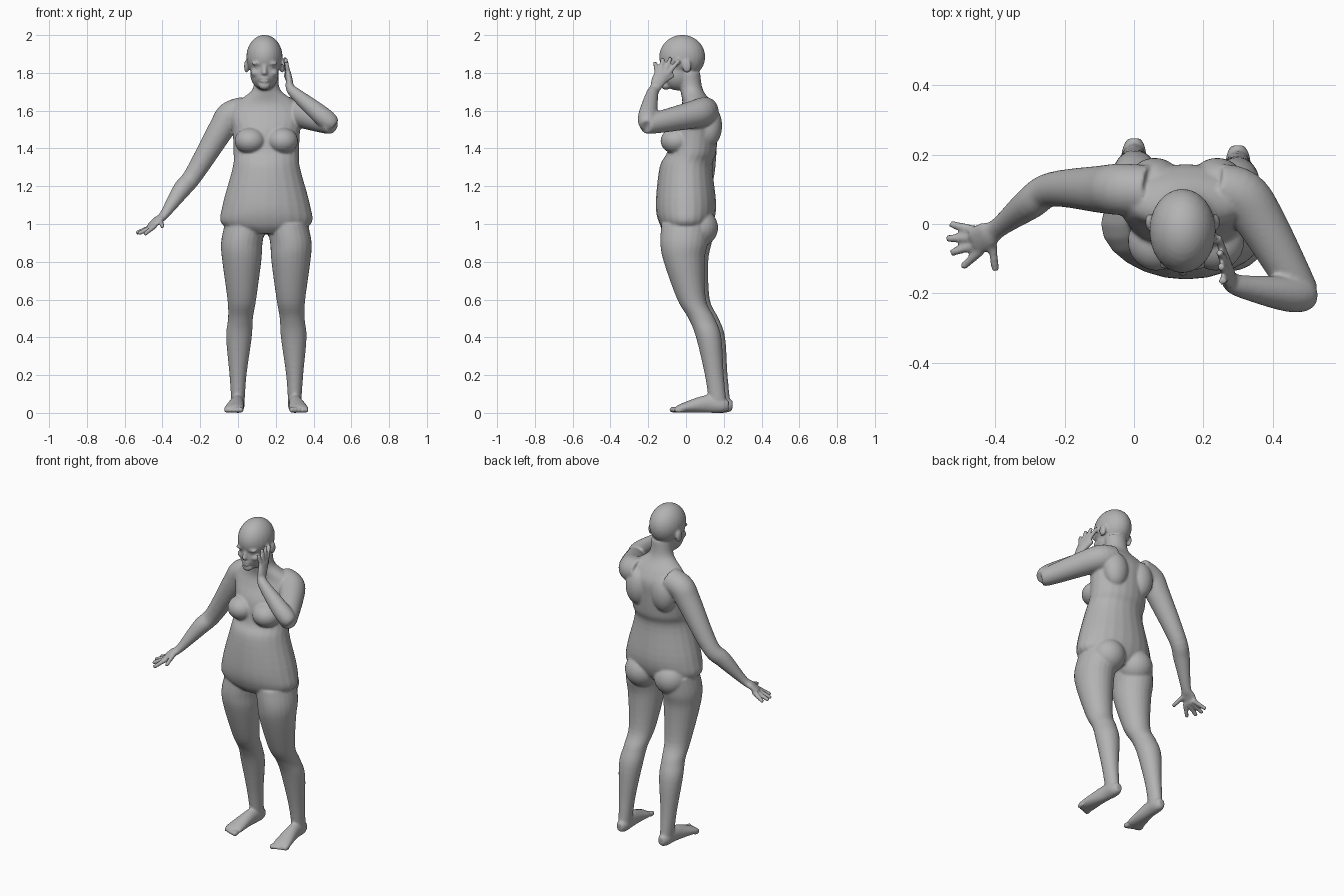
import bpy, bmesh, math
from mathutils import Vector, Matrix

cube = bpy.data.objects.get("Cube")
if cube:
    bpy.data.objects.remove(cube)

MID = .15          # centre line of the figure
SEGMENTS = 24
SIDES = (-1, 1)    # right, left
X_AXIS, Y_AXIS, Z_AXIS = Matrix.Identity(3)
bm = bmesh.new()


def ring(x, y, z, wide, deep=None):
    """One elliptical cross-section of a tube."""
    return (x, y, z, wide, deep or wide)


def blend(a, b, c, d, t):
    """Catmull-Rom value between b and c."""
    slope_in, slope_out = (c - a) / 2, (d - b) / 2
    bend = b - c
    cubic = bend + bend + slope_in + slope_out
    return b + t * (slope_in + t * (-bend - slope_in - cubic + t * cubic))


def tube(rows, side=X_AXIS, level=False, steps=5):
    """Closed smooth loft through the rings, level or square to the path."""
    padded = [rows[0], *rows, rows[-1]]
    path = [[blend(*values, k / steps) for values in zip(*padded[i:i + 4])]
            for i in range(len(rows) - 1) for k in range(steps)]
    path.append(rows[-1])
    loops = []
    for i, (x, y, z, wide, deep) in enumerate(path):
        ahead, behind = path[min(i + 1, len(path) - 1)], path[max(i - 1, 0)]
        along = Z_AXIS if level else (Vector(ahead[:3]) - Vector(behind[:3])).normalized()
        across = (side - along * along.dot(side)).normalized()
        upward = along.cross(across)
        loop = []
        for k in range(SEGMENTS):
            angle = math.tau * k / SEGMENTS
            offset = across * wide * math.cos(angle) + upward * deep * math.sin(angle)
            loop.append(bm.verts.new(Vector((x, y, z)) + offset))
        loops.append(loop)
    for low, high in zip(loops, loops[1:]):
        for k in range(SEGMENTS):
            bm.faces.new((low[k - 1], low[k], high[k], high[k - 1]))
    bm.faces.new(loops[0])
    bm.faces.new(loops[-1])


def blob(centre, radii):
    """Ellipsoid."""
    placement = Matrix.Translation(centre) @ Matrix.Diagonal((*radii, 1))
    bmesh.ops.create_uvsphere(bm, u_segments=SEGMENTS, v_segments=16,
                              radius=1, matrix=placement)


def pair(centre, out, y, z, radii):
    """Ellipsoids mirrored about a centre line."""
    for s in SIDES:
        blob((centre + s * out, y, z), radii)


def finger(root, tip):
    tube([ring(*root, wide=.014), ring(*tip, wide=.011)],
         side=(tip - root).orthogonal())


def fan_of_fingers(roots, tips, bulge):
    """Four fingers between the outer two, the middle ones longer."""
    for k in range(4):
        t = k / 3
        arch = Vector(bulge) * math.sin(math.pi * t)
        finger(Vector(roots[0]).lerp(Vector(roots[1]), t),
               Vector(tips[0]).lerp(Vector(tips[1]), t) + arch)


# Torso and neck
tube([ring(MID, y=0, z=.95, wide=.12, deep=.1),
      ring(MID, y=0, z=1, wide=.236, deep=.14),
      ring(MID, y=0, z=1.1, wide=.232, deep=.16),
      ring(MID, y=0, z=1.3, wide=.178, deep=.14),
      ring(MID, y=.03, z=1.38, wide=.174, deep=.13),
      ring(MID, y=.045, z=1.5, wide=.18, deep=.125),
      ring(MID, y=.065, z=1.58, wide=.2, deep=.105),
      ring(MID, y=.06, z=1.64, wide=.165, deep=.08),
      ring(MID, y=.03, z=1.71, wide=.075, deep=.06),
      ring(MID, y=.015, z=1.8, wide=.065, deep=.06)], level=True)
pair(MID, out=.085, y=-.05, z=1.44, radii=(.083, .085, .07))      # breasts
pair(MID, out=.09, y=.125, z=1.52, radii=(.075, .066, .11))       # shoulder blades
pair(MID, out=.1, y=.07, z=.98, radii=(.1, .1, .1))               # buttocks

# Head and face
HEAD = .14
blob((HEAD, -.02, 1.885), radii=(.096, .122, .116))               # skull
blob((HEAD, -.045, 1.8), radii=(.076, .085, .093))                # jaw
blob((HEAD, -.105, 1.733), radii=(.032, .026, .023))              # chin
for lip_height in (1.757, 1.771):
    blob((HEAD, -.123, lip_height), radii=(.027, .015, .007))
tube([ring(HEAD, y=-.122, z=1.85, wide=.01),
      ring(HEAD, y=-.138, z=1.79, wide=.016)])                    # nose
pair(HEAD, out=.036, y=-.116, z=1.85, radii=(.034, .018, .01))    # brows
pair(HEAD, out=.034, y=-.106, z=1.83, radii=(.018, .017, .01))    # eyes
pair(HEAD, out=.045, y=-.088, z=1.8, radii=(.028, .032, .024))    # cheeks
pair(HEAD, out=.095, y=.005, z=1.835, radii=(.013, .024, .036))   # ears

# Legs and feet, the right one set slightly back
for s in SIDES:
    back = -s * .01

    def leg_ring(out, y, z, wide, deep):
        return ring(MID + s * out, y + back, z, wide, deep)

    tube([leg_ring(out=.11, y=.01, z=1, wide=.11, deep=.13),
          leg_ring(out=.13, y=0, z=.9, wide=.11, deep=.126),
          leg_ring(out=.13, y=0, z=.8, wide=.103, deep=.108),
          leg_ring(out=.13, y=.04, z=.6, wide=.076, deep=.076),
          leg_ring(out=.137, y=.093, z=.5, wide=.066, deep=.07),
          leg_ring(out=.145, y=.13, z=.4, wide=.068, deep=.067),
          leg_ring(out=.15, y=.16, z=.2, wide=.045, deep=.05),
          leg_ring(out=.15, y=.18, z=.04, wide=.034, deep=.046)], level=True)
    tube([leg_ring(out=.15, y=.236, z=.037, wide=.02, deep=.026),
          leg_ring(out=.15, y=.2, z=.04, wide=.035, deep=.04),
          leg_ring(out=.155, y=.12, z=.047, wide=.037, deep=.047),
          leg_ring(out=.17, y=-.01, z=.025, wide=.052, deep=.025),
          leg_ring(out=.17, y=-.043, z=.016, wide=.048, deep=.014)])
    for k in range(5):                                            # toes
        size = .017 - .0017 * k
        blob((MID + s * (.134 + .02 * k), back - .054 + .007 * k, size),
             radii=(size * .75, .026, size))

# Right arm, held out and down, with spread hand
tube([ring(x=.04, y=.095, z=1.6, wide=.075),
      ring(x=-.04, y=.1, z=1.575, wide=.074),
      ring(x=-.09, y=.1, z=1.5, wide=.069),
      ring(x=-.235, y=.1, z=1.26, wide=.05),
      ring(x=-.3, y=.06, z=1.18, wide=.047),
      ring(x=-.39, y=-.01, z=1.05, wide=.029, deep=.024),
      ring(x=-.425, y=-.033, z=1.02, wide=.04, deep=.02),
      ring(x=-.46, y=-.05, z=.99, wide=.04, deep=.015)], side=Vector((.5, -.85, 0)))
fan_of_fingers(roots=[(-.45, -.02, .99), (-.44, -.075, .99)],
               tips=[(-.53, 0, .955), (-.495, -.125, .945)], bulge=(-.025, 0, 0))
finger(Vector((-.41, -.04, 1.02)), Vector((-.4, -.135, .985)))    # thumb

# Left arm, raised and bent with the hand beside the face
tube([ring(x=.24, y=.1, z=1.6, wide=.075),
      ring(x=.31, y=.08, z=1.59, wide=.077),
      ring(x=.37, y=0, z=1.57, wide=.07),
      ring(x=.475, y=-.185, z=1.53, wide=.053),
      ring(x=.495, y=-.215, z=1.525, wide=.042)], side=Z_AXIS)
tube([ring(x=.51, y=-.205, z=1.52, wide=.035),
      ring(x=.485, y=-.205, z=1.54, wide=.049),
      ring(x=.43, y=-.2, z=1.585, wide=.05),
      ring(x=.31, y=-.18, z=1.685, wide=.033),
      ring(x=.277, y=-.163, z=1.72, wide=.029, deep=.024),
      ring(x=.272, y=-.147, z=1.755, wide=.038, deep=.019),
      ring(x=.266, y=-.127, z=1.8, wide=.039, deep=.015)], side=Y_AXIS)
fan_of_fingers(roots=[(.267, -.15, 1.79), (.264, -.1, 1.79)],
               tips=[(.255, -.165, 1.858), (.242, -.038, 1.865)], bulge=(0, 0, .022))
finger(Vector((.27, -.125, 1.75)), Vector((.25, -.065, 1.79)))    # thumb

# Fuse every part into one continuous skin
bmesh.ops.recalc_face_normals(bm, faces=bm.faces)
mesh = bpy.data.meshes.new("body")
bm.to_mesh(mesh)
bm.free()
body = bpy.data.objects.new("body", mesh)
bpy.context.collection.objects.link(body)

grey = bpy.data.materials.new("plain_grey")
grey.use_nodes = True
colour = (.45, .45, .45, 1)
grey.diffuse_color = colour
grey.node_tree.nodes["Principled BSDF"].inputs["Base Color"].default_value = colour
mesh.materials.append(grey)

fuse = body.modifiers.new("fuse", 'REMESH')
fuse.mode = 'VOXEL'
fuse.voxel_size = .007
fuse.use_smooth_shade = True
soften = body.modifiers.new("soften", 'SMOOTH')
soften.factor = .5
soften.iterations = 4
